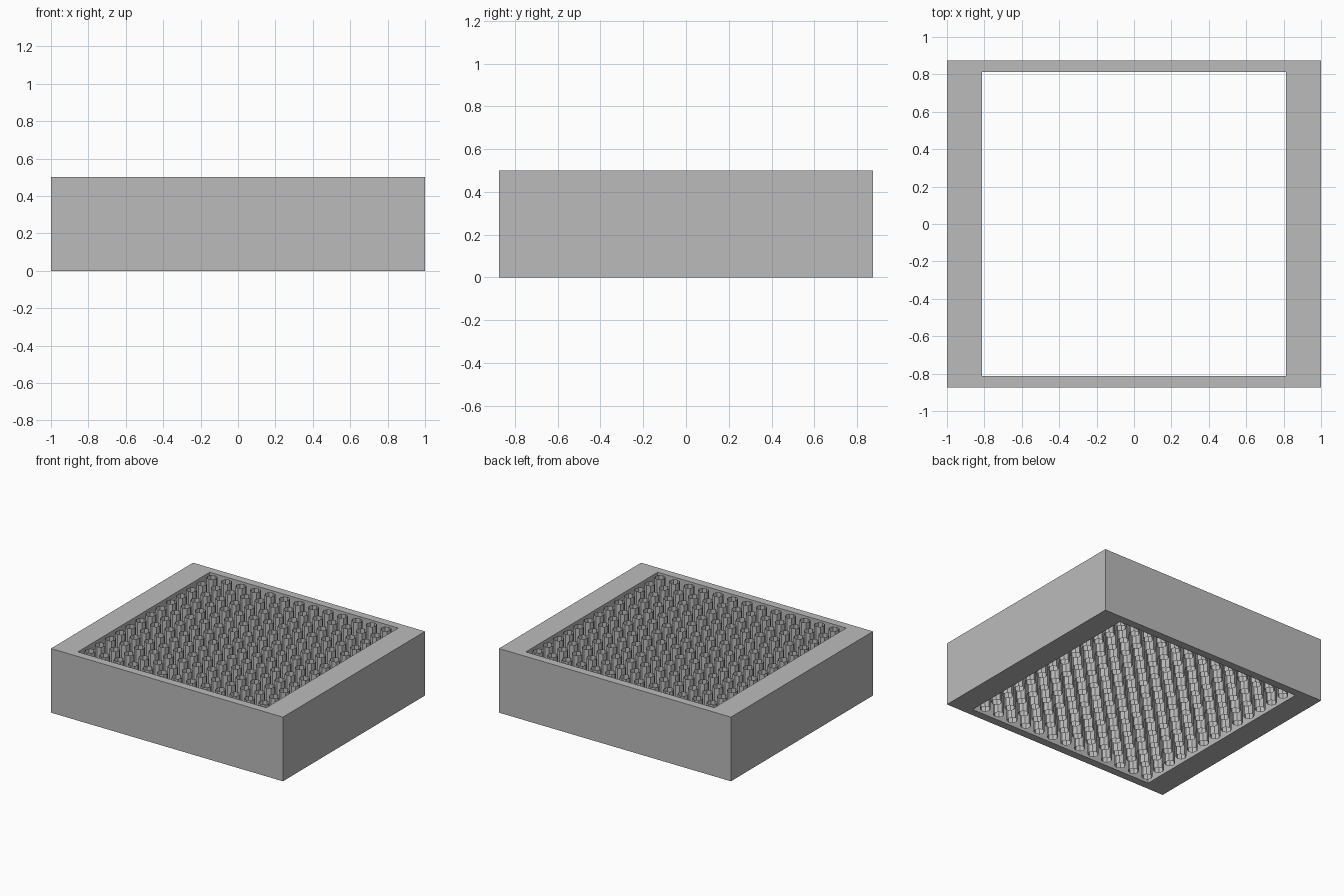
import bpy
import bmesh
from math import cos, sin, pi

if "Cube" in bpy.data.objects:
    bpy.data.objects.remove(bpy.data.objects["Cube"], do_unlink=True)

HEIGHT = 0.5
PITCH = 0.125
COUNT = 13
RADIUS = 0.039
SIDES = 8

# One plain grey for everything
grey = bpy.data.materials.new("plain grey")
grey.use_nodes = True
colour = (0.5, 0.5, 0.5, 1)
grey.diffuse_color = colour
grey.node_tree.nodes["Principled BSDF"].inputs["Base Color"].default_value = colour


def finish(name, bm):
    mesh = bpy.data.meshes.new(name)
    bm.to_mesh(mesh)
    bm.free()
    mesh.materials.append(grey)
    obj = bpy.data.objects.new(name, mesh)
    bpy.context.collection.objects.link(obj)


def rectangle(bm, half_x, half_y, z):
    corners = ((-1, -1), (1, -1), (1, 1), (-1, 1))
    return [bm.verts.new((sx * half_x, sy * half_y, z)) for sx, sy in corners]


def bridge(bm, a, b):
    n = len(a)
    for i in range(n):
        j = (i + 1) % n
        bm.faces.new((a[i], a[j], b[j], b[i]))


# Square frame, open through the middle
inner = PITCH * COUNT / 2
bm = bmesh.new()
loops = [rectangle(bm, 1, 0.875, 0), rectangle(bm, 1, 0.875, HEIGHT),
         rectangle(bm, inner, inner, HEIGHT), rectangle(bm, inner, inner, 0)]
for i in range(len(loops)):
    bridge(bm, loops[i], loops[(i + 1) % len(loops)])
bmesh.ops.recalc_face_normals(bm, faces=bm.faces)
finish("frame", bm)

# Grid of thin open tubes filling the opening
bm = bmesh.new()
for row in range(COUNT):
    for col in range(COUNT):
        x = (col - (COUNT - 1) / 2) * PITCH
        y = (row - (COUNT - 1) / 2) * PITCH
        rings = []
        for z in (0, HEIGHT):
            angles = [2 * pi * k / SIDES for k in range(SIDES)]
            rings.append([bm.verts.new((x + RADIUS * cos(t), y + RADIUS * sin(t), z))
                          for t in angles])
        bridge(bm, *rings)
finish("grille_tubes", bm)
